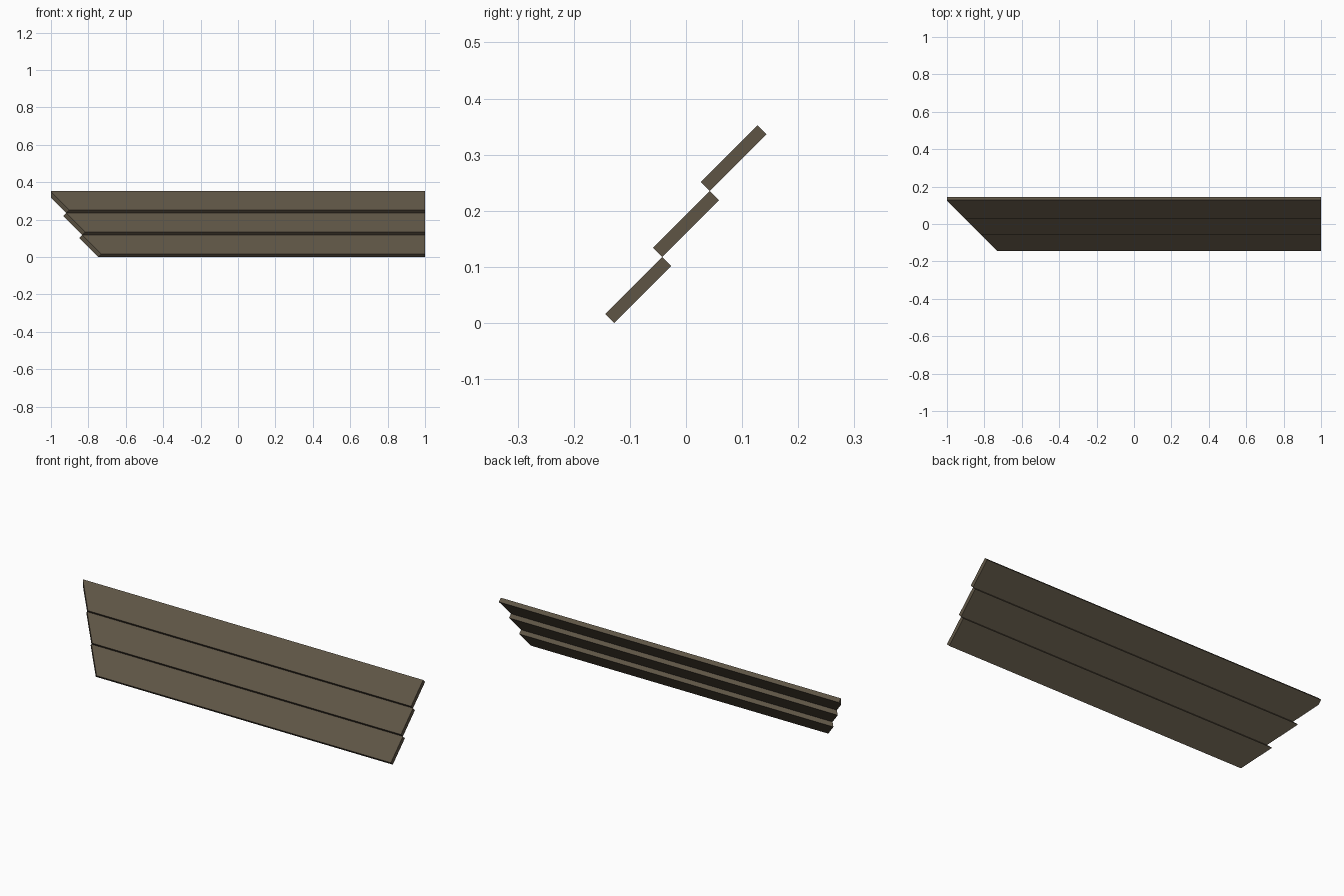
import bpy, bmesh

if "Cube" in bpy.data.objects:
    bpy.data.objects.remove(bpy.data.objects["Cube"])

wood = bpy.data.materials.new("weathered_brown_wood")
wood.diffuse_color = (0.114, 0.091, 0.060, 1.0)
wood.use_nodes = True
wood.node_tree.nodes["Principled BSDF"].inputs["Base Color"].default_value = wood.diffuse_color

A = 0.1013       # plank width along y and z (tilted 45 degrees)
B = 0.0163       # plank thickness along y and z
STEP_Y = A - B   # planks touch corner to corner
STEP_Z = A + B


def plank(name, y, z):
    """Tilted board; (y, z) is its lowest edge. The left end is mitred."""
    profile = [(y, z), (y + A, z + A), (y + A - B, z + A + B), (y - B, z + B)]
    bm = bmesh.new()
    end = bm.faces.new([bm.verts.new((-1, py, pz)) for py, pz in profile])
    ext = bmesh.ops.extrude_face_region(bm, geom=[end])
    verts = [v for v in ext["geom"] if isinstance(v, bmesh.types.BMVert)]
    bmesh.ops.translate(bm, vec=(2, 0, 0), verts=verts)
    # mitre cut along x + y = -0.875
    cut = bmesh.ops.bisect_plane(bm, geom=bm.verts[:] + bm.edges[:] + bm.faces[:],
                                 plane_co=(-0.875, 0, 0), plane_no=(-1, -1, 0),
                                 clear_outer=True)
    edges = [e for e in cut["geom_cut"] if isinstance(e, bmesh.types.BMEdge)]
    bmesh.ops.holes_fill(bm, edges=[e for e in bm.edges if e.is_boundary], sides=0)
    bmesh.ops.recalc_face_normals(bm, faces=bm.faces[:])
    mesh = bpy.data.meshes.new(name)
    bm.to_mesh(mesh)
    bm.free()
    mesh.materials.append(wood)
    bpy.context.collection.objects.link(bpy.data.objects.new(name, mesh))


# three overlapping boards climbing the slope
for i, label in enumerate(("lower", "middle", "upper")):
    plank(label + "_plank", -0.1438 + B + i * STEP_Y, i * STEP_Z)
